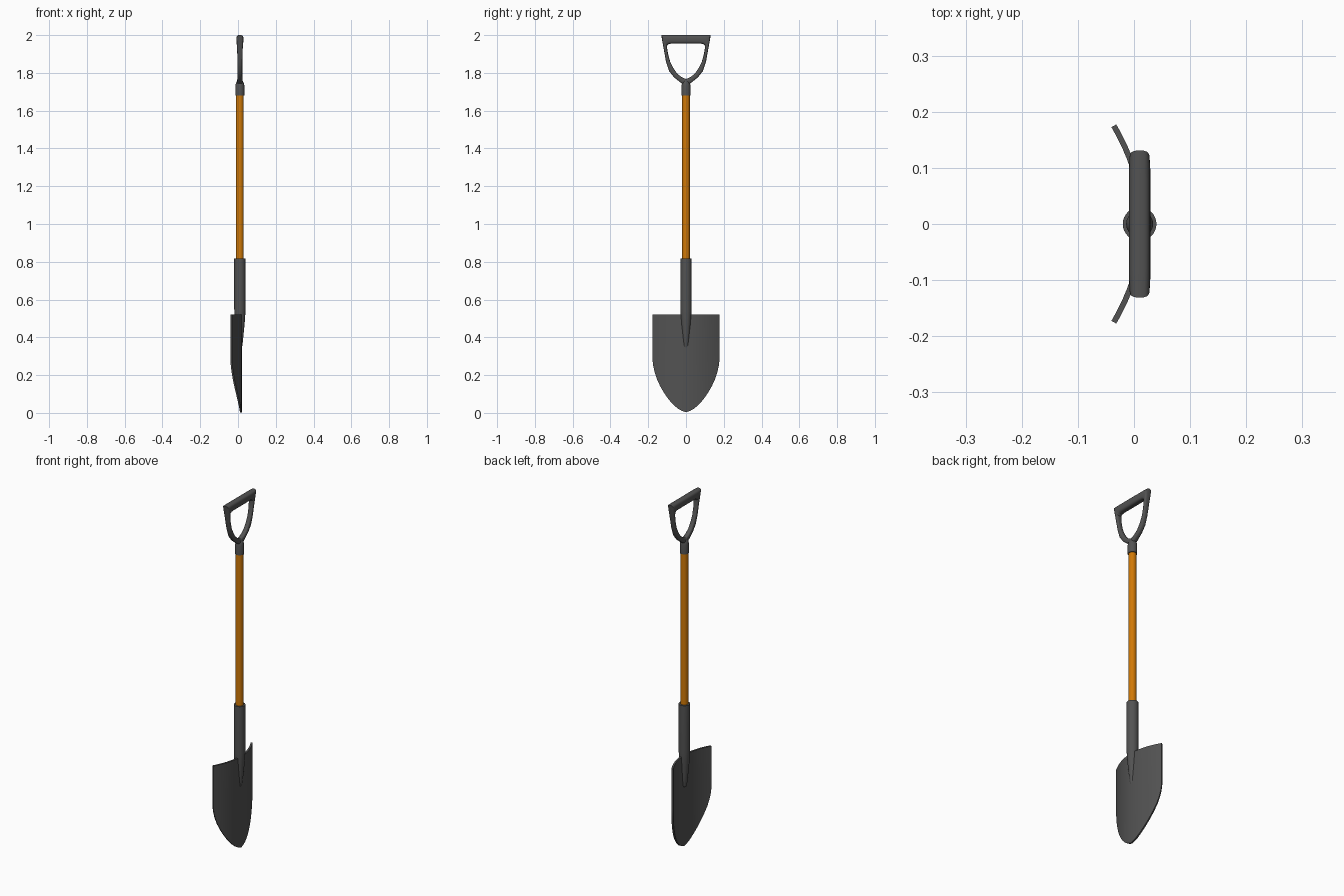
import bpy, bmesh, math

if "Cube" in bpy.data.objects:
    bpy.data.objects.remove(bpy.data.objects["Cube"])

CX = 0.01  # x of the shaft axis


def material(name, rgb):
    m = bpy.data.materials.new(name)
    m.diffuse_color = (*rgb, 1)
    m.use_nodes = True
    m.node_tree.nodes["Principled BSDF"].inputs["Base Color"].default_value = m.diffuse_color
    return m


wood = material("wood", (0.63, 0.19, 0.002))
steel = material("dark_steel", (0.085, 0.085, 0.085))


def loft(name, rings, mat, closed=False):
    """Skin a list of equal-length point rings into a smooth object."""
    bm = bmesh.new()
    vs = [[bm.verts.new(p) for p in r] for r in rings]
    n = len(vs[0])
    pairs = list(zip(vs, vs[1:])) + ([(vs[-1], vs[0])] if closed else [])
    for a, b in pairs:
        for i in range(n):
            j = (i + 1) % n
            bm.faces.new((a[i], a[j], b[j], b[i]))
    if not closed:
        bm.faces.new(vs[0])
        bm.faces.new(vs[-1])
    bmesh.ops.recalc_face_normals(bm, faces=bm.faces)
    me = bpy.data.meshes.new(name)
    bm.to_mesh(me)
    bm.free()
    me.materials.append(mat)
    ob = bpy.data.objects.new(name, me)
    bpy.context.collection.objects.link(ob)
    bpy.ops.object.select_all(action='DESELECT')
    ob.select_set(True)
    bpy.context.view_layer.objects.active = ob
    bpy.ops.object.shade_smooth_by_angle(angle=math.radians(35))
    return ob


def turned(name, profile, mat, n=32):
    """Round part about the shaft axis from (radius, z) pairs."""
    angles = [2 * math.pi * i / n for i in range(n)]
    return loft(name, [[(CX + r * math.cos(a), r * math.sin(a), z) for a in angles]
                       for r, z in profile], mat)


# Wooden shaft
turned("shaft", [(0.02, 0.79), (0.02, 1.70)], wood)

# Socket tapering down onto the blade
turned("socket", [(0.004, 0.342), (0.010, 0.346), (0.014, 0.36), (0.019, 0.41),
                  (0.024, 0.46), (0.028, 0.51), (0.03, 0.55), (0.03, 0.818)], steel)

# Collar under the grip
turned("grip_collar", [(0.024, 1.68), (0.024, 1.73), (0.021, 1.745),
                       (0.016, 1.757), (0.008, 1.764)], steel)

# Dished blade: columns of (y, bottom z), each a thin rectangular section
half = [(0, 0.003), (0.02, 0.01), (0.04, 0.021), (0.058, 0.036), (0.076, 0.054),
        (0.097, 0.08), (0.117, 0.11), (0.135, 0.142), (0.153, 0.182),
        (0.165, 0.22), (0.172, 0.255), (0.175, 0.285)]
columns = [(-y, z) for y, z in half[:0:-1]] + half
rings = []
for y, z in columns:
    k = 0.051 / 0.175 ** 2
    x = 0.015 - k * y * y
    slope = 2 * k * y
    dx = 0.005 / math.hypot(1, slope)
    dy = dx * slope
    rings.append([(x + dx, y + dy, 0.522), (x - dx, y - dy, 0.522),
                  (x - dx, y - dy, z), (x + dx, y + dy, z)])
loft("blade", rings, steel)

# D-shaped grip: stations of outer y, outer z, inner y, inner z, half depth
half = [(0, 2.0, 0, 1.955, 0.019), (0.08, 2.0, 0.078, 1.955, 0.019),
        (0.105, 2.0, 0.092, 1.953, 0.019), (0.131, 2.0, 0.1, 1.944, 0.018),
        (0.124, 1.96, 0.1, 1.93, 0.016), (0.115, 1.91, 0.095, 1.9, 0.014),
        (0.106, 1.86, 0.084, 1.86, 0.013), (0.09, 1.81, 0.066, 1.824, 0.013),
        (0.063, 1.776, 0.046, 1.795, 0.013), (0.028, 1.748, 0.021, 1.776, 0.014),
        (0, 1.73, 0, 1.768, 0.015)]
stations = half + [(-a, b, -c, d, e) for a, b, c, d, e in half[-2:0:-1]]
rings = []
for oy, oz, iy, iz, depth in stations:
    ring = []
    for i in range(20):
        a = 2 * math.pi * i / 20
        c, s = [math.copysign(abs(t) ** 0.65, t) for t in (math.cos(a), math.sin(a))]
        t = 0.5 + 0.5 * c
        ring.append((CX + depth * s, iy + (oy - iy) * t, iz + (oz - iz) * t))
    rings.append(ring)
loft("grip", rings, steel, closed=True)
